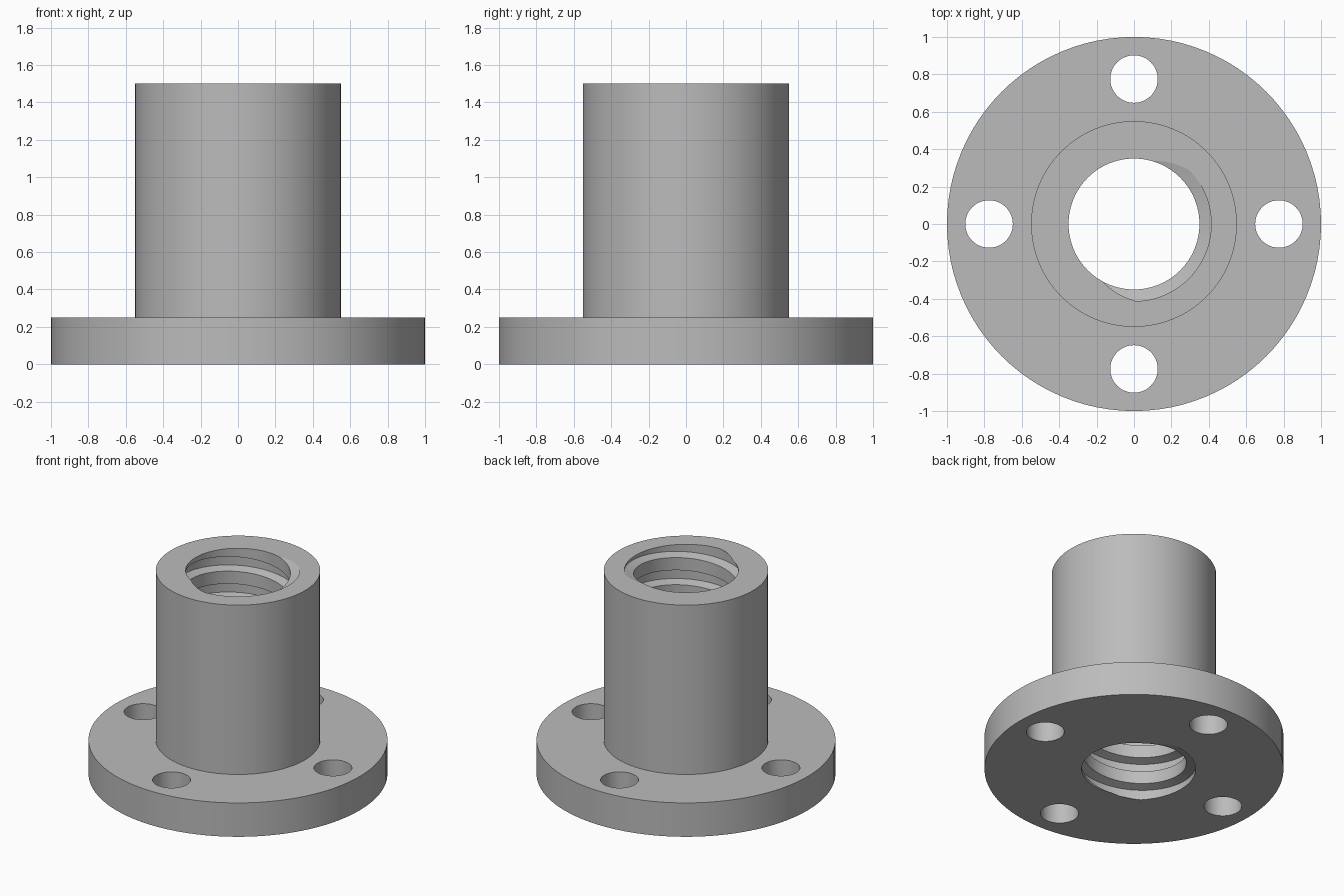
import bpy, bmesh, math

cube = bpy.data.objects.get("Cube")
if cube:
    bpy.data.objects.remove(cube, do_unlink=True)

SEGMENTS = 96
HEIGHT, FLANGE_TOP = 1.5, 0.25
FLANGE_R, BARREL_R = 1.0, 0.55
BORE_R, ROOT_R, PITCH = 0.35, 0.413, 0.2
HOLE_R, HOLE_RING = 0.127, 0.775

metal = bpy.data.materials.new("grey metal")
metal.use_nodes = True
grey = (0.5, 0.5, 0.5, 1)
metal.diffuse_color = grey
metal.node_tree.nodes["Principled BSDF"].inputs["Base Color"].default_value = grey


def make_object(name, bm):
    bmesh.ops.recalc_face_normals(bm, faces=bm.faces)
    mesh = bpy.data.meshes.new(name)
    bm.to_mesh(mesh)
    bm.free()
    mesh.materials.append(metal)
    obj = bpy.data.objects.new(name, mesh)
    bpy.context.collection.objects.link(obj)
    return obj


def polar(radius, angle, z):
    return (radius * math.cos(angle), radius * math.sin(angle), z)


def flanged_body():
    # Stepped solid: rings joined by bands, closed by flat caps
    bm = bmesh.new()
    profile = [(FLANGE_R, 0), (FLANGE_R, FLANGE_TOP),
               (BARREL_R, FLANGE_TOP), (BARREL_R, HEIGHT)]
    rings = [[bm.verts.new(polar(r, math.tau * i / SEGMENTS, z))
              for i in range(SEGMENTS)] for r, z in profile]
    for low, high in zip(rings, rings[1:]):
        for i in range(SEGMENTS):
            j = (i + 1) % SEGMENTS
            bm.faces.new((low[i], low[j], high[j], high[i]))
    bm.faces.new(rings[0])
    bm.faces.new(rings[-1])
    return make_object("flanged_nut", bm)


def thread_cutter():
    # Trapezoidal groove swept up a right-hand helix around the bore
    bm = bmesh.new()
    root = 0.366 * PITCH / 2
    flank = root + (ROOT_R - BORE_R) * math.tan(math.radians(15))
    profile = [(BORE_R, -flank), (ROOT_R, -root), (ROOT_R, root), (BORE_R, flank)]
    turns = 11
    phase = math.radians(-22)
    start = HEIGHT - 9 * PITCH
    rows = []
    for i in range(turns * SEGMENTS + 1):
        turn = i / SEGMENTS
        rows.append([bm.verts.new(polar(r, phase + math.tau * turn,
                                        start + PITCH * turn + dz))
                     for r, dz in profile])
    for i in range(len(rows) - 1):
        a, b = rows[i], rows[i + 1]
        for p in range(3):
            bm.faces.new((a[p], b[p], b[p + 1], a[p + 1]))
        # Crest band up to the next turn
        if i + 1 + SEGMENTS < len(rows):
            c, d = rows[i + SEGMENTS], rows[i + 1 + SEGMENTS]
            bm.faces.new((a[3], b[3], d[0], c[0]))
    # Close both ends with a fan to the axis
    bottom = bm.verts.new((0, 0, -1))
    top = bm.verts.new((0, 0, HEIGHT + 1))
    for e in [e for e in bm.edges if e.is_boundary]:
        apex = bottom if e.verts[0].co.z < HEIGHT / 2 else top
        bm.faces.new((e.verts[0], e.verts[1], apex))
    return make_object("thread_cutter", bm)


def hole_cutter(angle):
    bm = bmesh.new()
    bmesh.ops.create_cone(bm, cap_ends=True, segments=48, radius1=HOLE_R,
                          radius2=HOLE_R, depth=1)
    bmesh.ops.translate(bm, verts=bm.verts, vec=polar(HOLE_RING, angle, 0))
    return make_object("hole_cutter", bm)


nut = flanged_body()
cutters = [thread_cutter()] + [hole_cutter(k * math.pi / 2) for k in range(4)]
bpy.ops.object.select_all(action='DESELECT')
nut.select_set(True)
bpy.context.view_layer.objects.active = nut

# Cut the threaded bore and the four bolt holes
for cutter in cutters:
    cutter.hide_render = True
    cut = nut.modifiers.new("cut", 'BOOLEAN')
    cut.operation = 'DIFFERENCE'
    cut.solver = 'EXACT'
    cut.object = cutter
    bpy.ops.object.modifier_apply(modifier=cut.name)
    bpy.data.objects.remove(cutter, do_unlink=True)

bpy.ops.object.shade_smooth_by_angle(angle=math.radians(12))
